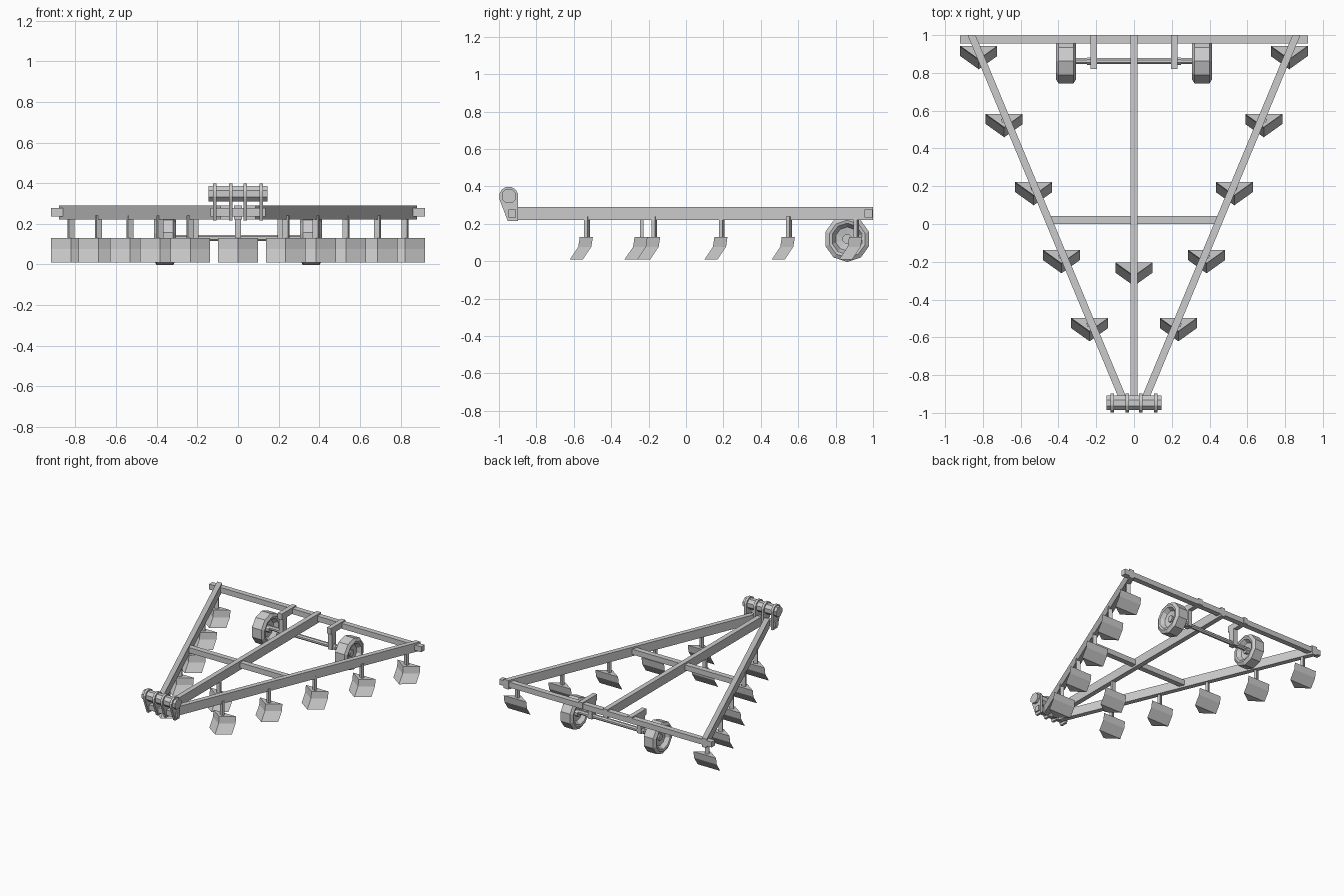
import bpy, bmesh, math
from mathutils import Matrix, Vector

cube = bpy.data.objects.get("Cube")
if cube:
    bpy.data.objects.remove(cube, do_unlink=True)

steel = bpy.data.materials.new("grey steel")
steel.use_nodes = True
GREY = (0.6, 0.6, 0.6, 1)
steel.diffuse_color = GREY
steel.node_tree.nodes["Principled BSDF"].inputs["Base Color"].default_value = GREY


def finish(name, bm):
    bmesh.ops.recalc_face_normals(bm, faces=bm.faces)
    mesh = bpy.data.meshes.new(name)
    bm.to_mesh(mesh)
    bm.free()
    mesh.materials.append(steel)
    obj = bpy.data.objects.new(name, mesh)
    bpy.context.collection.objects.link(obj)
    return obj


def loft(name, rings, closed=False):
    """Skin a list of equal point rings, capping the ends unless closed."""
    bm = bmesh.new()
    loops = [[bm.verts.new(p) for p in ring] for ring in rings]
    n = len(loops[0])
    pairs = list(zip(loops, loops[1:]))
    if closed:
        pairs.append((loops[-1], loops[0]))
    else:
        bm.faces.new(loops[0])
        bm.faces.new(loops[-1])
    for a, b in pairs:
        for i in range(n):
            j = (i + 1) % n
            bm.faces.new((a[i], a[j], b[j], b[i]))
    return finish(name, bm)


def box(name, x, y, z, turn=0):
    """Box from (min, max) ranges, turned about its own upright axis."""
    bm = bmesh.new()
    mid = Vector([sum(r) / 2 for r in (x, y, z)])
    size = [r[1] - r[0] for r in (x, y, z)]
    m = Matrix.Translation(mid) @ Matrix.Rotation(turn, 4, "Z") @ Matrix.Diagonal((*size, 1))
    bmesh.ops.create_cube(bm, size=1, matrix=m)
    return finish(name, bm)


def circle(x, y, z, r, sides):
    step = math.tau / sides
    return [(x, y + r * math.cos((i + .5) * step), z + r * math.sin((i + .5) * step))
            for i in range(sides)]


def rod(name, x0, x1, y, z, r, sides=8):
    return loft(name, [circle(x, y, z, r, sides) for x in (x0, x1)])


# Frame beams
LOW, HIGH = 0.22, 0.29
box("rear_beam", (-.92, .92), (.955, .997), (.235, .277))
box("center_beam", (-.019, .019), (-.91, 1), (LOW, HIGH))
box("cross_beam", (-.44, .44), (0, .042), (.235, .277))
for s, side in ((1, "left"), (-1, "right")):
    loft(side + "_side_beam",
         [[(s * (c + d), y, z) for c, d, y in
           ((.065, -.021, -.91), (.065, .021, -.91), (.86, .021, 1), (.86, -.021, 1))]
          for z in (LOW, HIGH)])

# Hitch: crossbar, roller and four rounded plates
box("hitch_bar", (-.135, .135), (-.95, -.908), (.235, .277))
rod("hitch_roller", -.145, .145, -.947, .348, .041)
arc = [math.radians(195 - 30 * i) for i in range(8)]
plate = [(-.948 + .052 * math.cos(a), .347 + .052 * math.sin(a)) for a in arc]
plate += [(-.898, .215), (-.953, .215)]
for x in (-.115, -.035, .035, .115):
    loft("hitch_plate", [[(x + d, y, z) for y, z in plate] for d in (-.009, .009)])


# Tines: shank with a bent wedge share
def tine(x, back, turn):
    box("tine_shank", (x - .015, x + .015), (back - .041, back - .021), (.1, .24), turn)
    loft("tine_share",
         [[(x - .098, back + d, z), (x + .098, back + d, z), (x, back + d - .07, z)]
          for z, d in ((.13, 0), (.077, -.008), (.01, -.053))])


tine(0, -.205, 0)
for i, x in enumerate((.235, .384, .531, .687, .822)):
    for s in (1, -1):
        tine(s * x, -.498 + .36 * i, -s * .4)

# Wheel axle with hanging brackets
AXLE_Y = .862
rod("axle", -.33, .33, AXLE_Y, .13, .017)
for s in (1, -1):
    a, b = sorted((s * .195, s * .231))
    box("axle_arm", (a, b), (.82, 1), (.24, .287))
    box("axle_leg", (a, b), (.835, .885), (.112, .25))
    rod("axle_collar", s * .25, s * .195, AXLE_Y, .13, .021)

    # Faceted wheel with bevelled tread and dished sides
    half = [(.012, .018), (.02, .064), (.05, .084), (.054, .1), (.04, .123)]
    outline = half + [(-w, r) for w, r in reversed(half)]
    loft("wheel", [circle(s * .36 + w, AXLE_Y, .119, r, 10) for w, r in outline], True)
    rod("wheel_hub", s * .32, s * .385, AXLE_Y, .119, .026)
